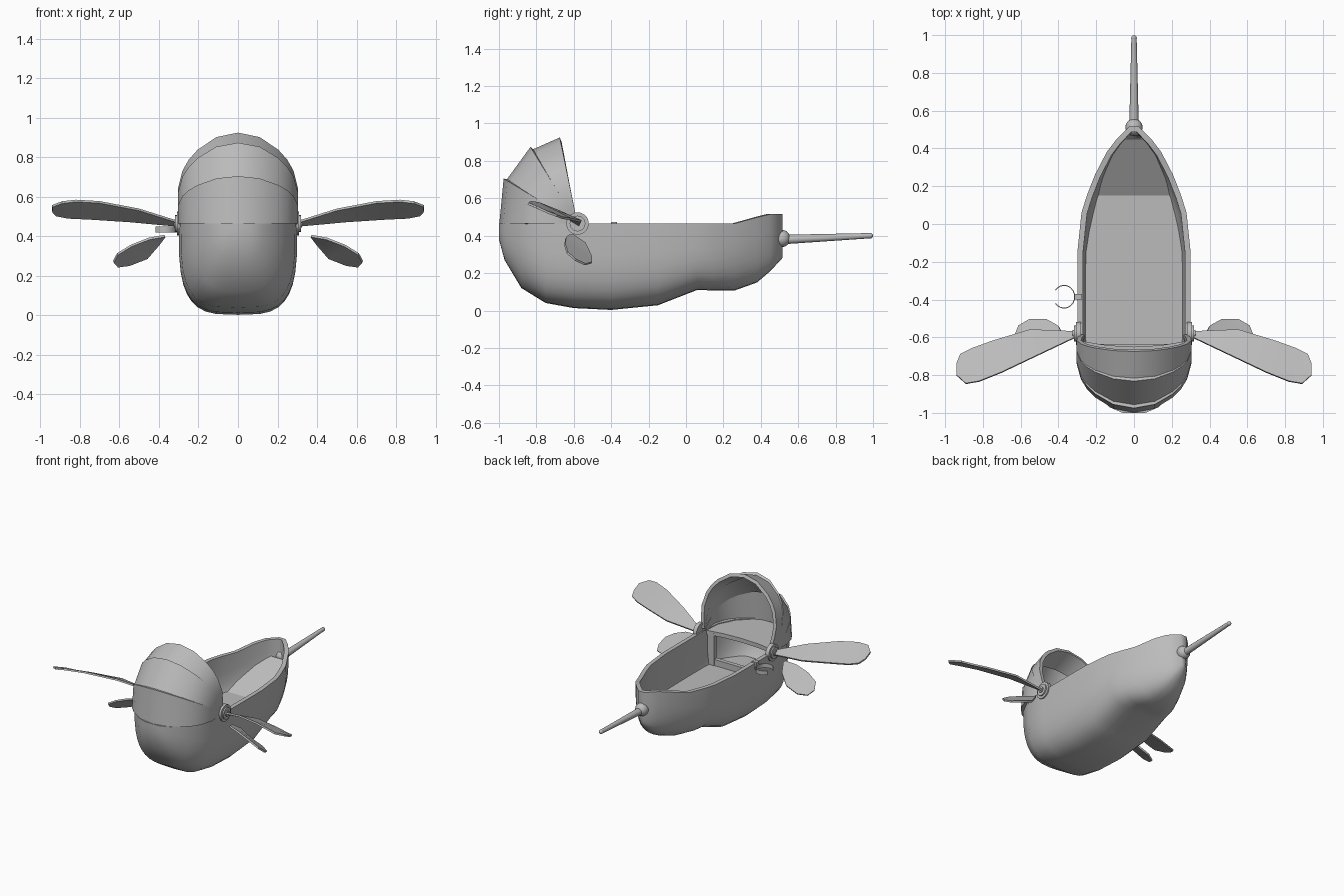
import bpy, bmesh, math
from mathutils import Vector

default_cube = bpy.data.objects.get("Cube")
if default_cube:
    bpy.data.objects.remove(default_cube, do_unlink=True)

grey = bpy.data.materials.new("plain grey")
grey.use_nodes = True
colour = (0.5, 0.5, 0.5, 1)
grey.diffuse_color = colour
grey.node_tree.nodes["Principled BSDF"].inputs["Base Color"].default_value = colour


def finish(name, bm, thickness=0, offset=-1, angle=35):
    """Turn a bmesh into a shaded object, optionally given wall thickness."""
    bmesh.ops.recalc_face_normals(bm, faces=bm.faces)
    mesh = bpy.data.meshes.new(name)
    bm.to_mesh(mesh)
    bm.free()
    mesh.materials.append(grey)
    mesh.shade_smooth()
    obj = bpy.data.objects.new(name, mesh)
    bpy.context.scene.collection.objects.link(obj)
    if thickness:
        shell = obj.modifiers.new("wall", 'SOLIDIFY')
        shell.thickness = thickness
        shell.offset = offset
    crisp = obj.modifiers.new("crisp edges", 'EDGE_SPLIT')
    crisp.split_angle = math.radians(angle)
    return obj


def loft(name, rows, cap_first=False, cap_last=False, **options):
    """Bridge rows of points that all have the same length."""
    bm = bmesh.new()
    rings = [[bm.verts.new(p) for p in row] for row in rows]
    for a, b in zip(rings, rings[1:]):
        for i in range(len(a) - 1):
            bm.faces.new((a[i], a[i + 1], b[i + 1], b[i]))
    if cap_first:
        bm.faces.new(rings[0])
    if cap_last:
        bm.faces.new(rings[-1])
    return finish(name, bm, **options)


def rod(name, start, end, r_start, r_end, sides=16):
    start, end = Vector(start), Vector(end)
    axis = end - start
    bm = bmesh.new()
    bmesh.ops.create_cone(bm, cap_ends=True, segments=sides, radius1=r_start,
                          radius2=r_end, depth=axis.length)
    bm.transform(axis.to_track_quat('Z', 'Y').to_matrix().to_4x4())
    bmesh.ops.translate(bm, verts=bm.verts, vec=(start + end) / 2)
    return finish(name, bm)


def box(name, centre, size):
    bm = bmesh.new()
    bmesh.ops.create_cube(bm, size=1)
    bmesh.ops.scale(bm, verts=bm.verts, vec=size)
    bmesh.ops.translate(bm, verts=bm.verts, vec=centre)
    return finish(name, bm)


# Hull stations: y, half width, keel height, rim height
RIM = 0.465
stations = [
    (-1.0, 0.06, 0.38, RIM), (-0.97, 0.13, 0.27, RIM), (-0.88, 0.225, 0.12, RIM),
    (-0.75, 0.29, 0.04, RIM), (-0.6, 0.3, 0.013, RIM), (-0.4, 0.3, 0.003, RIM),
    (-0.15, 0.3, 0.028, RIM), (0.06, 0.278, 0.11, RIM), (0.15, 0.25, 0.107, RIM),
    (0.26, 0.207, 0.107, RIM), (0.38, 0.145, 0.15, 0.498), (0.45, 0.092, 0.21, 0.515),
    (0.515, 0.025, 0.28, 0.515),
]


def fullness(y):
    return 2.8 if y < -0.8 or y > 0.2 else 3.5


def hull_section(y, w, keel, rim, steps=18):
    power = 2 / fullness(y)
    points = []
    for i in range(steps + 1):
        a = math.pi * (i / steps - 0.5)
        x = math.copysign(w * abs(math.sin(a)) ** power, a)
        points.append((x, y, rim - (rim - keel) * max(math.cos(a), 0) ** power))
    return points


loft("hull", [hull_section(*s) for s in stations], cap_first=True, cap_last=True,
     thickness=0.03, angle=50)

# Floor inside the hull, with a ramp at the stern
floor_rows = []
for y, w, keel, rim in stations[2:-1]:
    z = 0.21 + max(0, y - 0.15) * 0.62
    n = fullness(y)
    half = w * (1 - ((rim - z) / (rim - keel)) ** n) ** (1 / n) - 0.012
    floor_rows.append([(-half, y, z), (half, y, z)])
loft("floor", floor_rows, thickness=0.01, angle=25)

# Front deck under the hood, above a framed opening
deck_rows = [[(s * (w - 0.012), y, RIM - 0.005) for s in (-1, -0.5, 0, 0.5, 1)]
             for y, w, *rest in stations[:4]]
deck_rows.append([(s * 0.28, -0.62 - 0.03 * (1 - s * s), RIM - 0.005)
                  for s in (-1, -0.5, 0, 0.5, 1)])
loft("front_deck", deck_rows, thickness=0.03)
box("opening_sill", (0, -0.65, 0.23), (0.5, 0.03, 0.05))
for side, label in ((1, "left"), (-1, "right")):
    box(label + "_opening_post", (side * 0.245, -0.645, 0.32), (0.06, 0.03, 0.25))

# Folding hood: each panel spans two arched ribs that fan from the side pivots
PIVOT = Vector((0, -0.58, RIM))
half_arch = [(0.285, 0.04), (0.298, 0.2), (0.304, 0.38), (0.281, 0.58),
             (0.25, 0.7), (0.205, 0.81), (0.11, 0.95)]
arch = half_arch + [(0, 1)] + [(-x, t) for x, t in reversed(half_arch)]


def rib(apex_y, apex_z, reach=1):
    spoke = (Vector((0, apex_y, apex_z)) - PIVOT) * reach
    return [PIVOT + spoke * t + Vector((x, 0, 0)) for x, t in arch]


apexes = [(-0.675, 0.925), (-0.832, 0.874), (-0.975, 0.705), (-0.998, RIM)]
for i, label in enumerate(("rear", "middle", "front")):
    tuck = 1 if label == "front" else 0.965
    loft(label + "_hood_panel", [rib(*apexes[i]), rib(*apexes[i + 1], tuck)],
         thickness=0.024)

# Blades: leading and trailing edges, mirrored to both sides
upper_lead = [(0.31, -0.6, 0.475), (0.5, -0.69, 0.535), (0.7, -0.785, 0.573),
              (0.82, -0.833, 0.58), (0.89, -0.845, 0.572), (0.94, -0.8, 0.553)]
upper_trail = [(0.31, -0.57, 0.455), (0.55, -0.56, 0.477), (0.75, -0.62, 0.49),
               (0.86, -0.66, 0.495), (0.92, -0.69, 0.507), (0.94, -0.74, 0.525)]
lower_lead = [(0.37, -0.625, 0.402), (0.45, -0.643, 0.388), (0.54, -0.648, 0.353),
              (0.61, -0.635, 0.31), (0.63, -0.59, 0.27)]
lower_trail = [(0.37, -0.6, 0.4), (0.4, -0.54, 0.36), (0.46, -0.507, 0.29),
               (0.55, -0.505, 0.255), (0.61, -0.54, 0.247)]


def blade(name, lead, trail, side):
    rows = []
    for a, b in zip(lead, trail):
        a, b = Vector(a), Vector(b)
        a.x, b.x = a.x * side, b.x * side
        rows.append([a, (a + b) / 2, b])
    loft(name, rows, thickness=0.012, offset=0)


for side, label in ((1, "left"), (-1, "right")):
    blade(label + "_upper_blade", upper_lead, upper_trail, side)
    blade(label + "_lower_blade", lower_lead, lower_trail, side)
    # Stepped pivot discs
    for part, inner, outer, radius in (("plate", 0.28, 0.308, 0.06),
                                       ("hub", 0.3, 0.318, 0.042),
                                       ("pin", 0.31, 0.325, 0.02)):
        rod(label + "_pivot_" + part, (side * inner, PIVOT.y, RIM),
            (side * outer, PIVOT.y, RIM), radius, radius, 20)

# Stern ball joint and tapered pole with a rounded tip
for name, centre, radius in (("stern_ball", (0, 0.512, 0.385), 0.046),
                             ("pole_tip", (0, 0.985, 0.4), 0.015)):
    bm = bmesh.new()
    bmesh.ops.create_uvsphere(bm, u_segments=16, v_segments=10, radius=radius)
    bmesh.ops.translate(bm, verts=bm.verts, vec=centre)
    finish(name, bm)
rod("stern_pole", (0, 0.53, 0.38), (0, 0.985, 0.4), 0.025, 0.014, 12)

# Open ring holder clipped on the right rim
ring_rows = []
for i in range(19):
    a = math.radians(-145 + 290 * i / 18)
    x, y = -0.37 + 0.056 * math.cos(a), -0.385 + 0.06 * math.sin(a)
    ring_rows.append([(x, y, 0.42), (x, y, 0.45)])
loft("holder_ring", ring_rows, thickness=0.005, offset=0)
box("holder_clip", (-0.295, -0.385, 0.447), (0.04, 0.03, 0.055))
